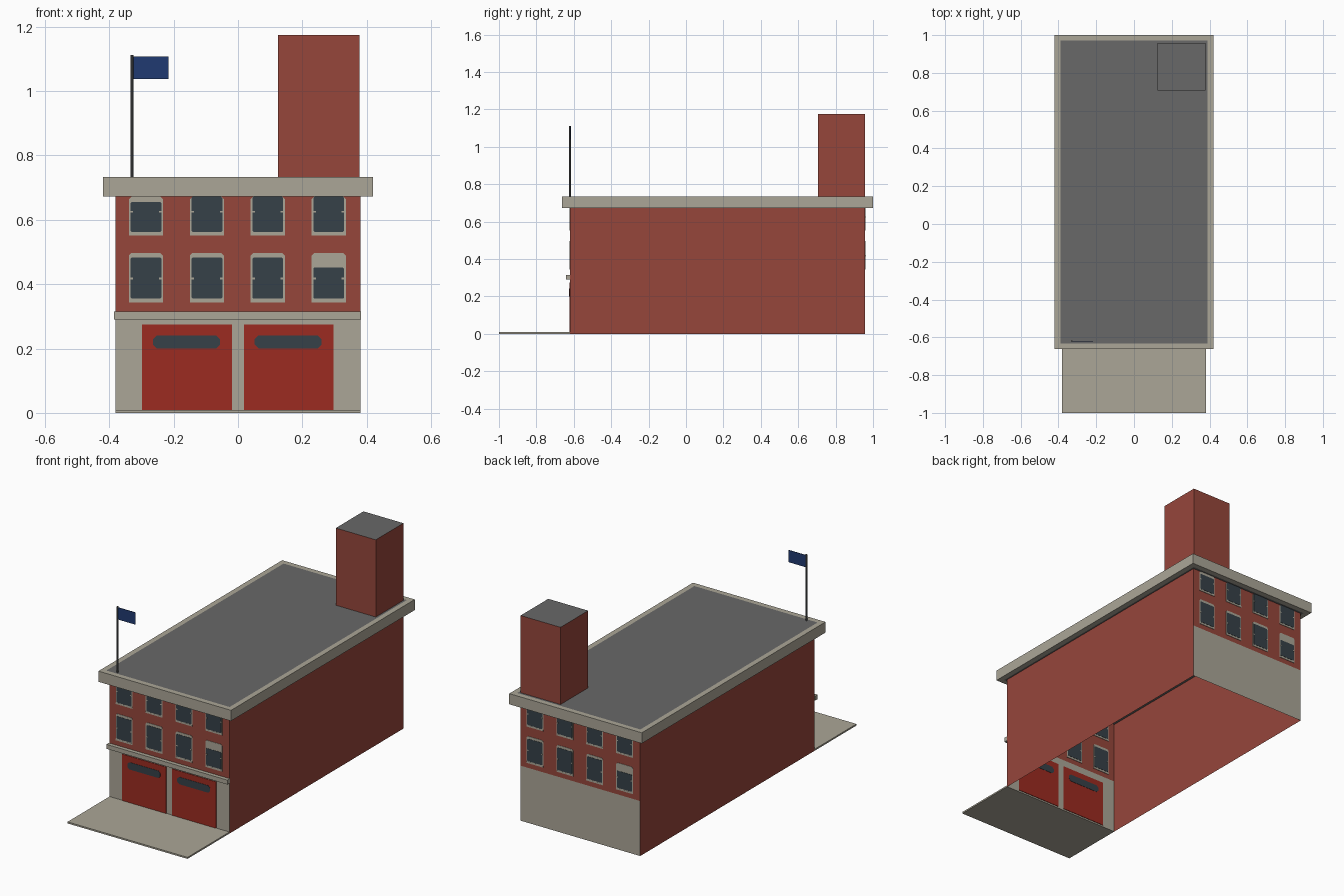
import bpy
import bmesh
from mathutils import Vector

if "Cube" in bpy.data.objects:
    bpy.data.objects.remove(bpy.data.objects["Cube"], do_unlink=True)


def material(name, rgb):
    lin = [((c / 255 + 0.055) / 1.055) ** 2.4 for c in rgb] + [1]
    m = bpy.data.materials.new(name)
    m.use_nodes = True
    m.diffuse_color = lin
    m.node_tree.nodes["Principled BSDF"].inputs["Base Color"].default_value = lin
    return m


BRICK = material("brick red", (150, 70, 59))
STONE = material("pale stone", (171, 166, 151))
ROOF = material("roof grey", (104, 104, 104))
DOOR = material("door red", (156, 43, 33))
GLASS = material("dark glass", (54, 65, 72))
METAL = material("pole grey", (88, 90, 92))
BLUE = material("flag blue", (32, 58, 113))

FRONT, BACK, HALF_W = -0.62, 0.957, 0.38
CORNICE_Z, ROOF_Z, BASE_Z = 0.672, 0.733, 0.315


def finish(name, bm, mats):
    mesh = bpy.data.meshes.new(name)
    bm.to_mesh(mesh)
    bm.free()
    for m in mats:
        mesh.materials.append(m)
    obj = bpy.data.objects.new(name, mesh)
    bpy.context.collection.objects.link(obj)
    return obj


def box_mesh(lo, hi):
    bm = bmesh.new()
    bmesh.ops.create_cube(bm, size=1)
    lo, hi = Vector(lo), Vector(hi)
    for v in bm.verts:
        v.co = (lo + hi) / 2 + v.co * (hi - lo)
    bm.normal_update()
    return bm


def box(name, lo, hi, mat):
    return finish(name, box_mesh(lo, hi), [mat])


def add_plate(bm, x0, x1, z0, z1, y, half, cut=0, index=0):
    """Thin upright plate with chamfered corners, set through the wall."""
    if cut:
        pts = [(x0 + cut, z0), (x1 - cut, z0), (x1, z0 + cut), (x1, z1 - cut),
               (x1 - cut, z1), (x0 + cut, z1), (x0, z1 - cut), (x0, z0 + cut)]
    else:
        pts = [(x0, z0), (x1, z0), (x1, z1), (x0, z1)]
    near = [bm.verts.new((x, y - half, z)) for x, z in pts]
    far = [bm.verts.new((x, y + half, z)) for x, z in pts]
    faces = [bm.faces.new(near), bm.faces.new(far[::-1])]
    for i in range(len(pts)):
        j = (i + 1) % len(pts)
        faces.append(bm.faces.new((near[j], near[i], far[i], far[j])))
    for f in faces:
        f.material_index = index


# Brick shell, open underneath, with a stone ground floor on front and back
bm = box_mesh((-HALF_W, FRONT, 0), (HALF_W, BACK, CORNICE_Z))
bmesh.ops.delete(bm, geom=[f for f in bm.faces if abs(f.normal.z) > 0.5], context="FACES")
bmesh.ops.bisect_plane(bm, geom=bm.verts[:] + bm.edges[:] + bm.faces[:],
                       plane_co=(0, 0, BASE_Z), plane_no=(0, 0, 1))
bm.normal_update()
for f in bm.faces:
    if abs(f.normal.y) > 0.5 and f.calc_center_median().z < BASE_Z:
        f.material_index = 1
finish("walls", bm, [BRICK, STONE])

# Overhanging cornice with the flat roof inset in it
bm = box_mesh((-0.42, -0.663, CORNICE_Z), (0.42, 1.0, ROOF_Z))
caps = [f for f in bm.faces if abs(f.normal.z) > 0.5]
bmesh.ops.inset_individual(bm, faces=caps, thickness=0.042)
for f in caps:
    f.material_index = 1
finish("cornice_and_roof", bm, [STONE, ROOF])

# Tower with a grey top
bm = box_mesh((0.125, 0.707, ROOF_Z), (0.378, BACK, 1.175))
for f in bm.faces:
    f.material_index = int(f.normal.z > 0.5)
finish("tower", bm, [BRICK, ROOF])

# Ledge above the doors and apron in front of them
box("front_ledge", (-0.385, -0.642, 0.29), (0.382, FRONT, BASE_Z), STONE)
box("driveway", (-HALF_W, -1, 0), (HALF_W, FRONT, 0.009), STONE)

# Garage doors with a long rounded window
for side, x in (("right", -0.298), ("left", 0.018)):
    bm = bmesh.new()
    add_plate(bm, x, x + 0.279, 0.009, 0.275, FRONT, 0.003)
    add_plate(bm, x + 0.034, x + 0.242, 0.2, 0.241, FRONT, 0.0045, 0.012, 1)
    finish(side + "_garage_door", bm, [DOOR, GLASS])


def window(name, x, z0, z1, glass0, glass1, y, flip):
    x *= flip
    bm = bmesh.new()
    w = 0.053
    add_plate(bm, x - w, x + w, z0, z1, y, 0.002, 0.008)
    add_plate(bm, x - w, x + w, z0, z0 + 0.009, y, 0.0025)
    add_plate(bm, x - 0.048, x + 0.048, glass0, glass1, y, 0.0033, 0.004, 1)
    # sash catches on both sides
    zc = z0 + 0.074
    for s in (-1, 1):
        cx = x + s * 0.044
        add_plate(bm, cx - 0.004, cx + 0.004, zc - 0.003, zc + 0.003, y, 0.0042)
    finish(name, bm, [STONE, GLASS])


# Two rows of windows on the front, repeated on the back turned half round
for wall, y, flip in (("front", FRONT, 1), ("back", BACK, -1)):
    for i in range(4):
        x = -0.286 + i * 0.1893
        lower_top = 0.452 if i == 3 else 0.483
        upper_top = 0.656 if i == 0 else CORNICE_Z
        window(f"{wall}_lower_window_{i + 1}", x, 0.343, 0.497, 0.355, lower_top, y, flip)
        window(f"{wall}_upper_window_{i + 1}", x, 0.551, CORNICE_Z, 0.562, upper_top, y, flip)

# Flagpole and flag
bm = bmesh.new()
bmesh.ops.create_cone(bm, cap_ends=True, segments=8, radius1=0.0045, radius2=0.0045,
                      depth=1.112 - ROOF_Z)
bmesh.ops.translate(bm, verts=bm.verts, vec=(-0.329, FRONT, (1.112 + ROOF_Z) / 2))
finish("flagpole", bm, [METAL])
bm = bmesh.new()
add_plate(bm, -0.326, -0.216, 1.038, 1.107, FRONT, 0.0015)
finish("flag", bm, [BLUE])
